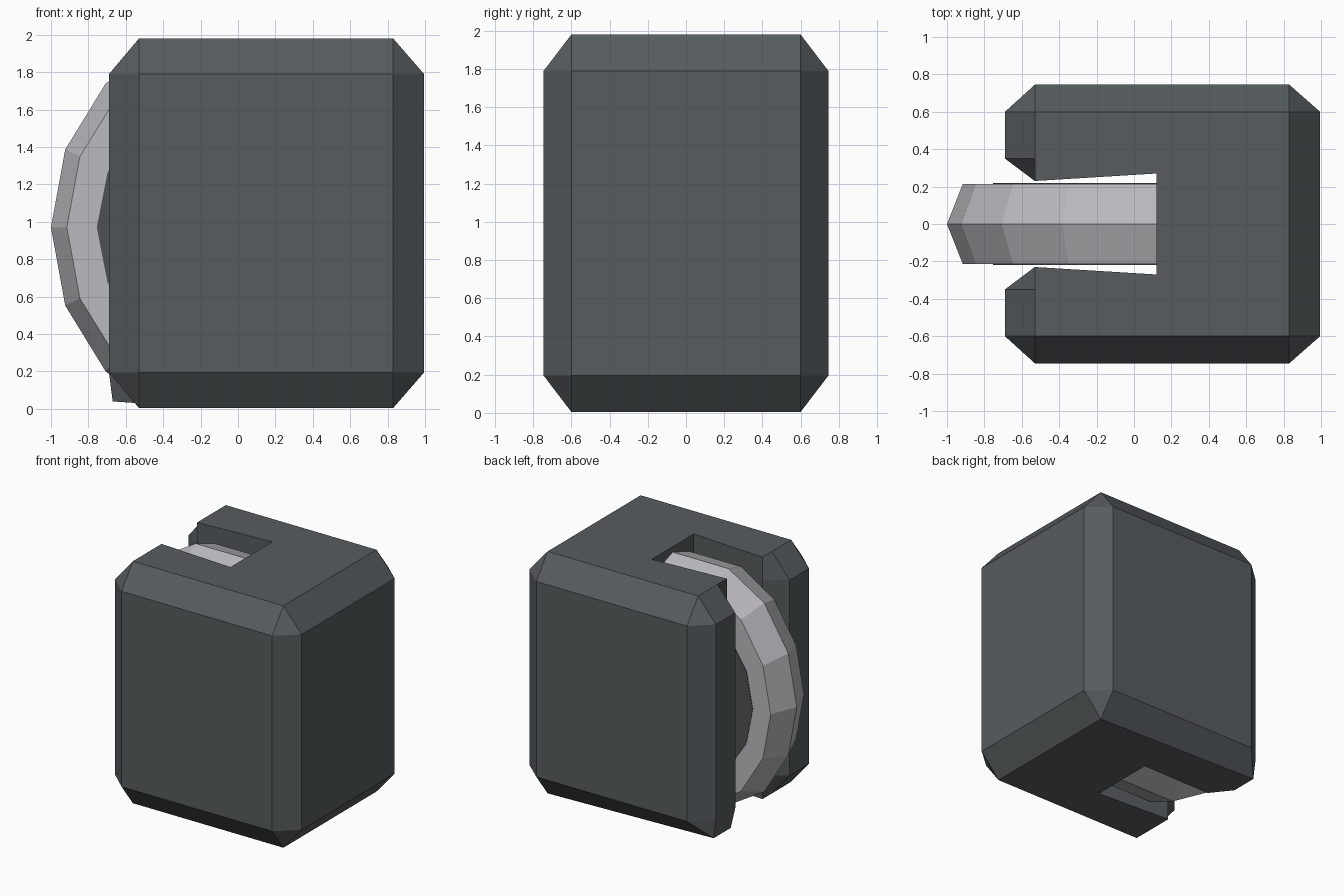
import bpy, bmesh
from math import cos, sin, pi

old = bpy.data.objects.get("Cube")
if old:
    bpy.data.objects.remove(old)


def material(name, rgb):
    mat = bpy.data.materials.new(name)
    mat.use_nodes = True
    mat.diffuse_color = (*rgb, 1)
    mat.node_tree.nodes["Principled BSDF"].inputs["Base Color"].default_value = (*rgb, 1)
    return mat


def make_object(name, bm, mat):
    bmesh.ops.remove_doubles(bm, verts=bm.verts, dist=0.001)
    # close every open boundary loop with a flat cap
    rim = [e for e in bm.edges if e.is_boundary]
    bmesh.ops.edgeloop_fill(bm, edges=rim)
    bmesh.ops.recalc_face_normals(bm, faces=bm.faces)
    mesh = bpy.data.meshes.new(name)
    bm.to_mesh(mesh)
    bm.free()
    mesh.materials.append(mat)
    obj = bpy.data.objects.new(name, mesh)
    bpy.context.collection.objects.link(obj)
    return obj


def loft(name, rings, mat):
    bm = bmesh.new()
    loops = [[bm.verts.new(p) for p in ring] for ring in rings]
    for a, b in zip(loops, loops[1:]):
        n = len(a)
        for i in range(n):
            j = (i + 1) % n
            bm.faces.new((a[i], a[j], b[j], b[i]))
    return make_object(name, bm, mat)


slate = material("slate_grey", (0.095, 0.107, 0.114))
light = material("light_grey", (0.50, 0.49, 0.52))
dark = material("dark_grey", (0.08, 0.08, 0.085))

# Housing: U-shaped plan with chamfered corners, mirrored across y
half = [(0.12, 0.27), (-0.53, 0.23), (-0.69, 0.35), (-0.69, 0.6),
        (-0.53, 0.745), (0.83, 0.745), (0.995, 0.6)]
plan = half + [(x, -y) for x, y in reversed(half)]


def inset(x, y):
    return max(-0.53, min(0.83, x)), max(-0.6, min(0.6, y))


def bottom_point(x, y):
    # the back arm keeps a nearly square lower end
    if y > 0 and x < -0.5:
        if y < 0.3:
            return x, y, 0.03
        return -0.67, min(0.6, max(0.38, y)), 0.04
    return (*inset(x, y), 0.005)


housing = loft("housing", [
    [bottom_point(x, y) for x, y in plan],
    [(x, y, 0.195) for x, y in plan],
    [(x, y, 1.79) for x, y in plan],
    [(*inset(x, y), 1.98) for x, y in plan],
], slate)

# Wheel: sixteen-sided disc with a ridge around the middle of its tread
SIDES = 16
CENTRE_Z = 0.97


def ring(y, rx, rz, top):
    points = []
    for i in range(SIDES):
        a = 2 * pi * i / SIDES
        z = max(-top, min(top, rz * sin(a)))
        points.append((min(0.9, rx * cos(a)), y, CENTRE_Z + z))
    return points


wheel = loft("wheel", [
    ring(-0.215, 0.915, 0.99, 0.89),
    ring(0, 1.0, 1.09, 0.965),
    ring(0.215, 0.915, 0.99, 0.89),
], light)

# Hub plates on both sides of the wheel
for name, side in (("front_hub", -1), ("back_hub", 1)):
    loft(name, [ring(side * y, 0.755, 0.77, 0.77) for y in (0.213, 0.219)], dark)
